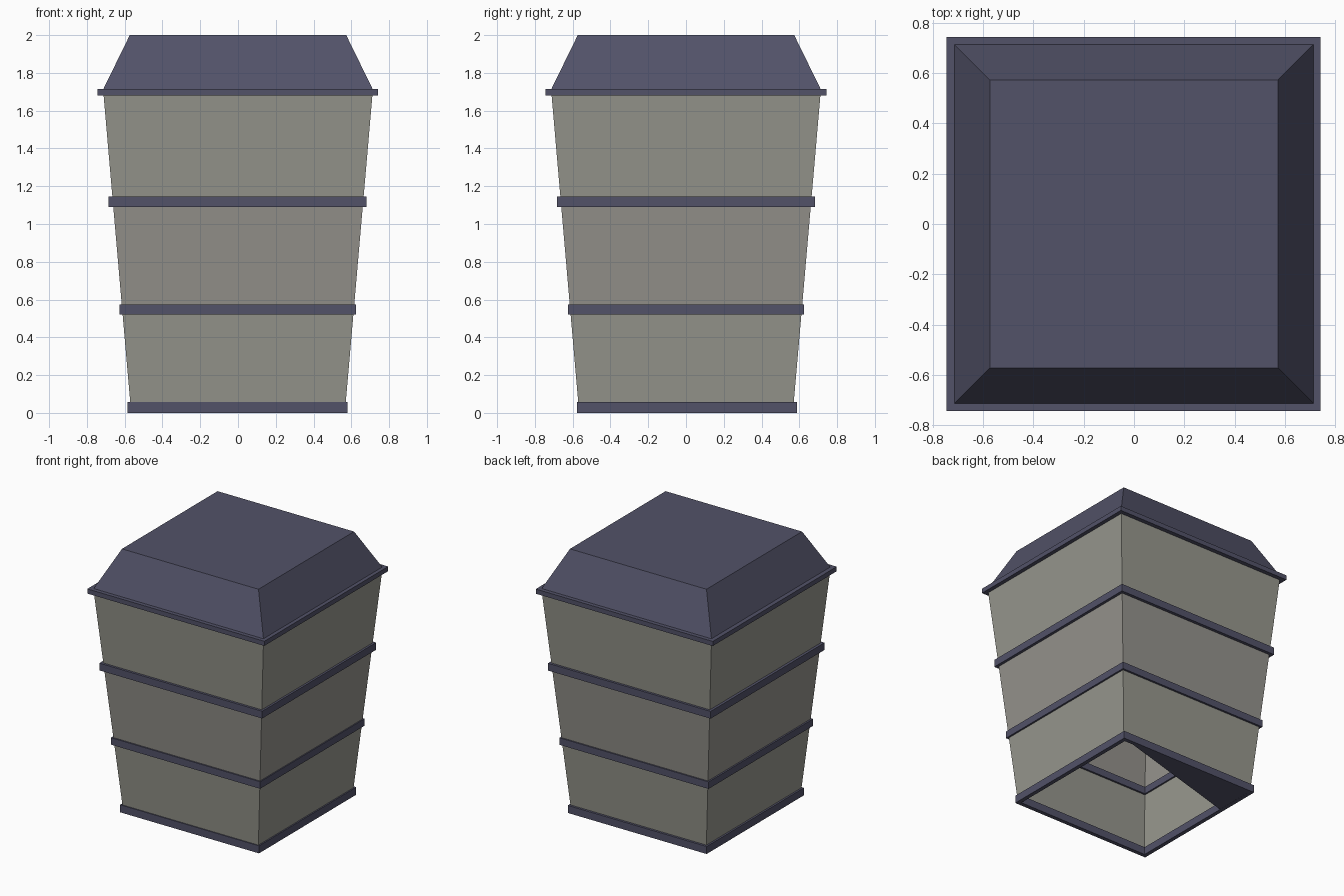
import bpy

if "Cube" in bpy.data.objects:
    bpy.data.objects.remove(bpy.data.objects["Cube"])


def material(name, rgb):
    m = bpy.data.materials.new(name)
    m.diffuse_color = (*rgb, 1)
    m.use_nodes = True
    m.node_tree.nodes["Principled BSDF"].inputs["Base Color"].default_value = m.diffuse_color
    return m


purple = material("slate_purple", (0.085, 0.085, 0.14))
stone = material("stone", (0.31, 0.31, 0.27))
warm = material("warm_stone", (0.30, 0.29, 0.265))


def lofted(name, rings, mat, loop=False, cap=False, cx=0.0, cy=0.0):
    """Skin a list of (half width, z) square rings into one mesh."""
    verts, faces = [], []
    for h, z in rings:
        verts += [(cx + sx * h, cy + sy * h, z)
                  for sx, sy in ((-1, -1), (1, -1), (1, 1), (-1, 1))]
    n = len(rings)
    for r in range(n if loop else n - 1):
        a, b = 4 * r, 4 * ((r + 1) % n)
        for i in range(4):
            j = (i + 1) % 4
            faces.append((a + i, a + j, b + j, b + i))
    if cap:
        faces.append(tuple(range(4 * n - 4, 4 * n)))
    mesh = bpy.data.meshes.new(name)
    mesh.from_pydata(verts, [], faces)
    mesh.materials.append(mat)
    obj = bpy.data.objects.new(name, mesh)
    bpy.context.collection.objects.link(obj)
    return obj


def wall_half(z):
    return 0.57 + (z - 0.05) * 0.0868


# Flaring open wall shells, one per storey
levels = [0.03, 0.55, 1.12, 1.70]
for i, mat in enumerate((stone, warm, stone)):
    z0, z1 = levels[i], levels[i + 1]
    lofted(f"wall_tier_{i + 1}", [(wall_half(z0), z0), (wall_half(z1), z1)], mat)

# Trim bands: square frames straddling the wall (outer, inner, bottom, top, y shift)
bands = [("base_band", 0.583, 0.553, 0.0, 0.057, 0.005),
         ("lower_band", 0.626, 0.597, 0.52, 0.573, 0.0),
         ("upper_band", 0.683, 0.648, 1.09, 1.145, 0.0),
         ("eave_band", 0.743, 0.69, 1.68, 1.715, 0.0)]
for name, outer, inner, z0, z1, dy in bands:
    lofted(name, [(outer, z0), (outer, z1), (inner, z1), (inner, z0)],
           purple, loop=True, cx=-0.002, cy=dy)

# Hipped roof with flat top
lofted("roof", [(0.714, 1.712), (0.573, 2.0)], purple, cap=True)

# Triangular plate partly closing the underside at the back
mesh = bpy.data.meshes.new("bottom_plate")
mesh.from_pydata([(0.58, 0.586, 0.001), (-0.583, 0.586, 0.001), (-0.583, 0.25, 0.001)],
                 [], [(0, 2, 1)])
mesh.flip_normals()
if mesh.polygons[0].normal.z > 0:
    mesh.flip_normals()
mesh.materials.append(purple)
bpy.context.collection.objects.link(bpy.data.objects.new("bottom_plate", mesh))
